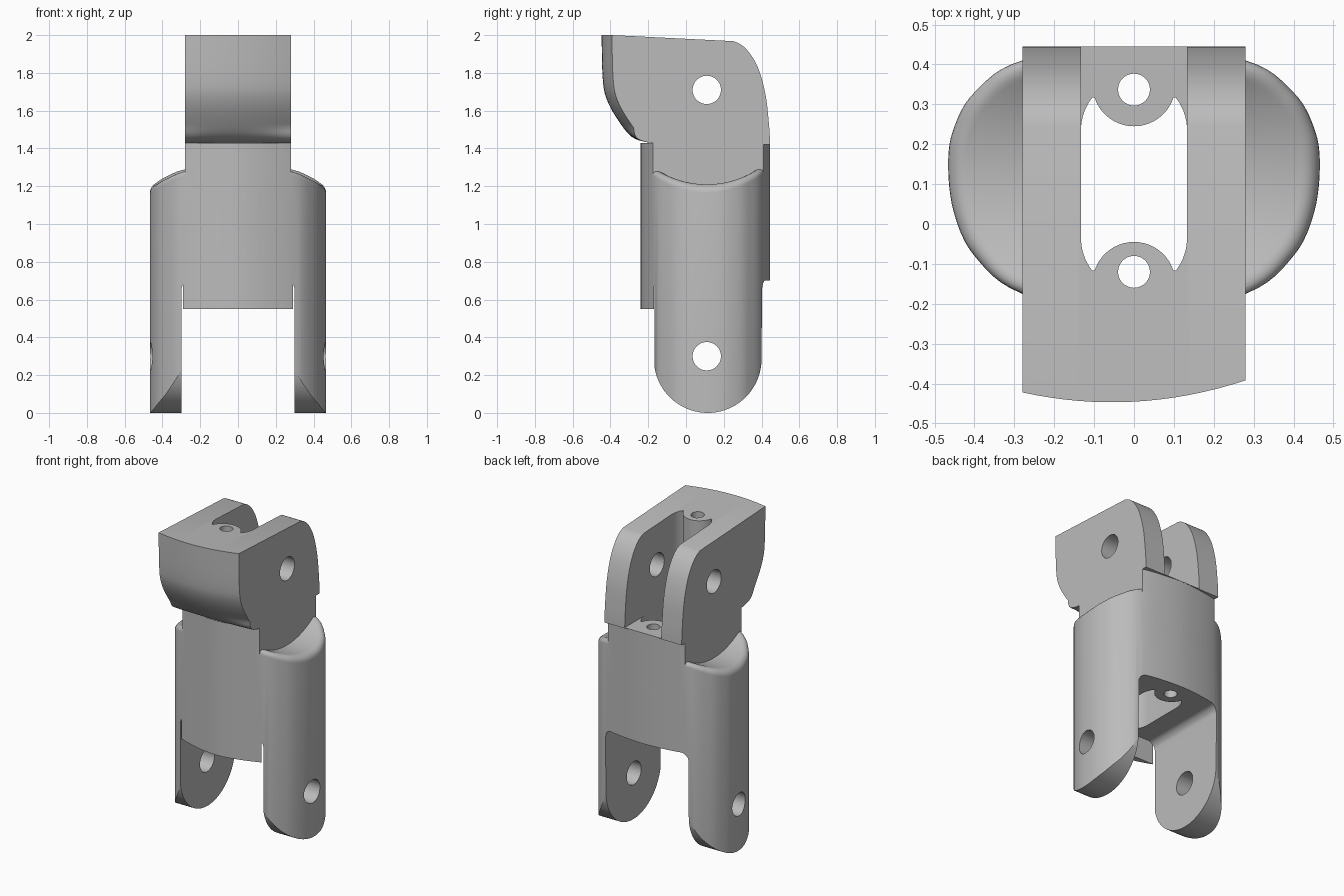
import bpy, bmesh
from math import sin, cos, pi, sqrt, radians
from mathutils import Vector

cube = bpy.data.objects.get("Cube")
if cube:
    bpy.data.objects.remove(cube, do_unlink=True)

PIN_Y, LOW_PIN, TOP_PIN, PIN_R = 0.11, 0.30, 1.71, 0.075
HALF = 0.28      # half width of the neck and fork
SHOULDER = 1.43  # top of the neck

grey = bpy.data.materials.new("grey plastic")
grey.use_nodes = True
colour = (0.5, 0.5, 0.5, 1)
grey.diffuse_color = colour
grey.node_tree.nodes["Principled BSDF"].inputs["Base Color"].default_value = colour


def loft(name, rings, cap=True):
    """Skin a list of equal closed rings of 3D points."""
    bm = bmesh.new()
    loops = [[bm.verts.new(p) for p in ring] for ring in rings]
    n = len(loops[0])
    for a, b in zip(loops, loops[1:]):
        for i in range(n):
            j = (i + 1) % n
            bm.faces.new((a[i], a[j], b[j], b[i]))
    bm.faces.new(loops[0][::-1])
    if cap:
        bm.faces.new(loops[-1])
    else:  # ring mirrored in x: bridge the two sides straight across
        top = loops[-1]
        for i in range(n // 2):
            quad = [top[i], top[i + 1], top[n - 1 - i], top[(n - i) % n]]
            quad = list(dict.fromkeys(quad))
            if len(quad) > 2:
                bm.faces.new(quad)
    bmesh.ops.recalc_face_normals(bm, faces=bm.faces)
    mesh = bpy.data.meshes.new(name)
    bm.to_mesh(mesh)
    bm.free()
    obj = bpy.data.objects.new(name, mesh)
    bpy.context.collection.objects.link(obj)
    mesh.materials.append(grey)
    return obj


def prism(name, pts, axis, lo, hi):
    """Extrude a 2D outline: (x, y) along z or (y, z) along x."""
    put = (lambda p, h: (p[0], p[1], h)) if axis == "z" else (lambda p, h: (h, p[0], p[1]))
    return loft(name, [[put(p, h) for p in pts] for h in (lo, hi)])


def circle(u, v, r, n=48):
    return [(u + r * cos(2 * pi * i / n), v + r * sin(2 * pi * i / n)) for i in range(n)]


def rect(u0, v0, u1, v1):
    return [(u0, v0), (u1, v0), (u1, v1), (u0, v1)]


def arc(u, v, r, a0, a1, n=12):
    return [(u + r * cos(radians(a0 + (a1 - a0) * i / n)),
             v + r * sin(radians(a0 + (a1 - a0) * i / n))) for i in range(n + 1)]


def spline(pts, steps):
    """Catmull-Rom curve through the points, without the two end points."""
    pts = [Vector(p) for p in pts]
    out = []
    for i in range(1, len(pts) - 2):
        a, b, c, d = pts[i - 1:i + 3]
        for s in range(steps):
            t = s / steps
            out.append(0.5 * (2 * b + (c - a) * t + (2 * a - 5 * b + 4 * c - d) * t * t
                              + (3 * b - a - 3 * c + d) * t ** 3))
    return out + [pts[-2]]


def combine(target, tool, operation):
    mod = target.modifiers.new(operation.title(), "BOOLEAN")
    mod.operation, mod.solver, mod.object = operation, "EXACT", tool
    bpy.context.view_layer.objects.active = target
    bpy.ops.object.modifier_apply(modifier=mod.name)
    bpy.data.objects.remove(tool, do_unlink=True)


# Plan outline of the sleeve: front middle round to back middle, then mirrored
half_plan = spline([(-0.28, -0.175), (0, -0.24), (HALF, -0.175), (0.40, -0.08), (0.452, 0.03),
                    (0.466, 0.15), (0.452, 0.24), (0.40, 0.33), (HALF, 0.41), (0, 0.445),
                    (-0.28, 0.41)], 6)
plan = half_plan + [Vector((-p.x, p.y)) for p in half_plan[-2:0:-1]]


def inset(d):
    out = []
    for i, p in enumerate(plan):
        t = (plan[(i + 1) % len(plan)] - plan[i - 1]).normalized()
        out.append(p + Vector((-t.y, t.x)) * d)
    return out


def saddle(y):
    return 1.70 - sqrt(0.49 ** 2 - (y - PIN_Y) ** 2)


# Sleeve with a rounded rim around its hollowed top
FILLET = 0.045
rings = [[(p.x, p.y, -0.05) for p in plan]]
for k in range(7):
    a = k / 6 * pi / 2
    rings.append([(p.x, p.y, saddle(p.y) - FILLET * (1 - sin(a)))
                  for p in inset(FILLET * (1 - cos(a)))])
body = loft("finger_segment", rings, cap=False)

# Rounded leg ends
ends = arc(0.115, 0.285, 0.285, 180, 360, 40)
ends += [(0.40, 0.45), (0.7, 0.45), (0.7, 2.2), (-0.7, 2.2), (-0.7, 0.45), (-0.17, 0.45)]
combine(body, prism("leg_end_trim", ends, "x", -0.6, 0.6), "INTERSECT")

# Neck between sleeve and fork
neck = [p for p in plan if abs(p.x) < HALF + 0.0001]
combine(body, prism("neck", neck, "z", 1.0, SHOULDER), "UNION")

# Fork: side profile swept across x, with a bowed front face
front = spline([(-0.10, 1.425), (-0.19, 1.43), (-0.285, 1.46), (-0.36, 1.55), (-0.42, 1.66),
                (-0.441, 1.77), (-0.447, 2.0), (-0.447, 2.1)], 5)
back = spline([(0.16, 1.97), (0.25, 1.968), (0.32, 1.925), (0.38, 1.83), (0.42, 1.69),
               (0.439, 1.53), (0.445, 1.42), (0.445, 1.3)], 5)
sections = []
for i in range(17):
    x = HALF * (i / 8 - 1)
    bow = 0.49 * (x + 0.055) ** 2
    section = [(x, p.x + bow * min(1, (p.y - 1.43) / 0.08), p.y) for p in front]
    sections.append(section + [(x, p.x, p.y) for p in back])
combine(body, loft("fork", sections), "UNION")

# Slot through the whole part, with a round boss at each end
quarter = arc(0, -0.149, 0.104, 90, 18, 10) + arc(0, -0.035, 0.133, -38, 0, 8)
right = quarter + [(x, 0.2 - y) for x, y in quarter[::-1]]
slot = right + [(-x, y) for x, y in right[-2:0:-1]]
combine(body, prism("slot_cut", slot, "z", 0.4, 2.2), "DIFFERENCE")

# Opening of the fork to the back
combine(body, prism("fork_gap", rect(-0.133, 0.20, 0.133, 0.7), "z", 1.425, 2.2), "DIFFERENCE")

# Space between the legs: filleted ceiling behind, lower stop wall in front
gap = [(-0.3, -0.2), (0.3, -0.2)] + arc(0.25, 0.65, 0.05, 0, 90, 8) + arc(-0.25, 0.65, 0.05, 90, 180, 8)
gap_cut = loft("leg_gap", [[(u, y, v) for u, v in gap] for y in (-0.17, 0.7)])
combine(body, gap_cut, "DIFFERENCE")
combine(body, prism("front_gap", rect(-0.3, -0.7, 0.3, 0.1), "z", -0.2, 0.55), "DIFFERENCE")

# Pin holes across and cord holes along
for z in (LOW_PIN, TOP_PIN):
    combine(body, prism("pin_hole", circle(PIN_Y, z, PIN_R), "x", -0.7, 0.7), "DIFFERENCE")
for y in (-0.12, 0.337):
    combine(body, prism("cord_hole", circle(0, y, 0.04, 32), "z", 0.4, 2.2), "DIFFERENCE")

bpy.ops.object.select_all(action="DESELECT")
body.select_set(True)
bpy.context.view_layer.objects.active = body
bpy.ops.object.shade_smooth_by_angle(angle=radians(30))
